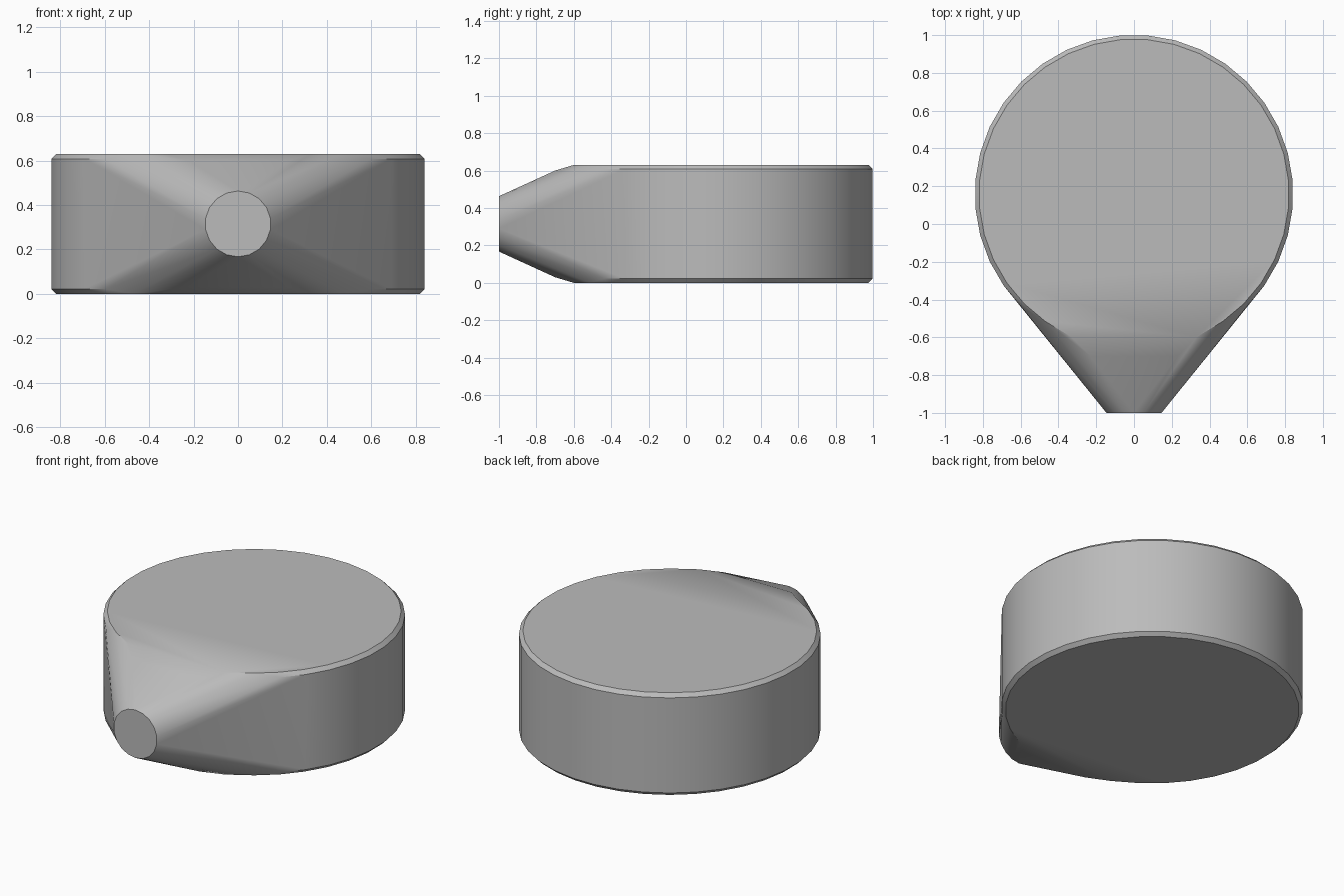
import bpy, bmesh
from math import sin, cos, radians, pi

cube = bpy.data.objects.get("Cube")
if cube:
    bpy.data.objects.remove(cube, do_unlink=True)

# Main dimensions
HEIGHT, RADIUS, CENTRE_Y, CHAMFER = 0.63, 0.843, 0.158, 0.022
NOZZLE_R, NOZZLE_Y = 0.148, -1.0
MID = HEIGHT / 2


def ring(radius, z, y_limit, sides=36):
    """Drum ring at height z, cut off where the spout begins."""
    pts = []
    for i in range(sides):
        a = 2 * pi * (i + 0.5) / sides
        x, y = radius * cos(a), CENTRE_Y + radius * sin(a)
        if y > y_limit:
            pts.append((x, y, z))
    return pts


points = []
for side in (-1, 1):
    # Drum wall edge, chamfered cap edge and rounded spout shoulder
    points += ring(RADIUS, MID + side * (MID - CHAMFER), -0.5)
    points += ring(RADIUS - CHAMFER, MID + side * MID, -0.6)
    points += [(x, -0.6, MID + side * MID) for x in (-0.33, 0.33)]
    points += [(x, -0.7, MID + side * 0.285) for x in (-0.23, 0.23)]

# Round spout mouth
MOUTH_SIDES = 18
for i in range(MOUTH_SIDES):
    a = 2 * pi * (i + 0.5) / MOUTH_SIDES
    points.append((NOZZLE_R * cos(a), NOZZLE_Y, MID + NOZZLE_R * sin(a)))

# Skin drum and tapering spout together
bm = bmesh.new()
for p in points:
    bm.verts.new(p)
bmesh.ops.convex_hull(bm, input=bm.verts[:])
bmesh.ops.delete(bm, geom=[v for v in bm.verts if not v.link_faces], context='VERTS')
bmesh.ops.dissolve_limit(bm, angle_limit=radians(0.5), verts=bm.verts[:], edges=bm.edges[:])
bmesh.ops.recalc_face_normals(bm, faces=bm.faces[:])
mesh = bpy.data.meshes.new("drum_with_spout")
bm.to_mesh(mesh)
bm.free()
body = bpy.data.objects.new("drum_with_spout", mesh)
bpy.context.collection.objects.link(body)

# Plain grey
grey = bpy.data.materials.new("plain grey")
grey.use_nodes = True
colour = (0.5, 0.5, 0.5, 1)
grey.diffuse_color = colour
grey.node_tree.nodes["Principled BSDF"].inputs["Base Color"].default_value = colour
mesh.materials.append(grey)

# Smooth wall and spout, crisp chamfers
bpy.ops.object.select_all(action='DESELECT')
body.select_set(True)
bpy.context.view_layer.objects.active = body
bpy.ops.object.shade_smooth_by_angle(angle=radians(30))
